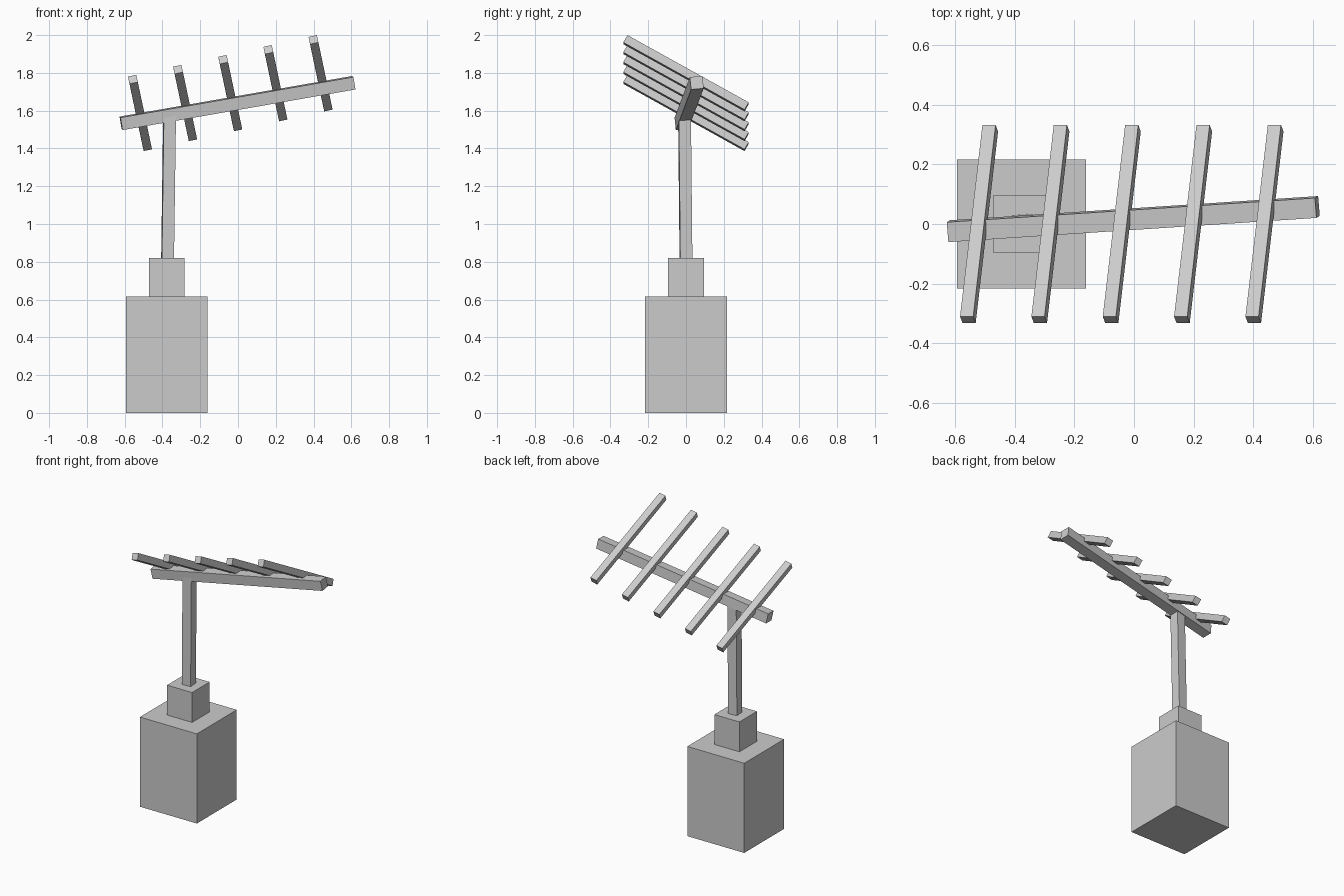
import bpy
import math
from mathutils import Vector, Matrix

if "Cube" in bpy.data.objects:
    bpy.data.objects.remove(bpy.data.objects["Cube"])


def box(name, x, y, z0, z1, size):
    bpy.ops.mesh.primitive_cube_add(size=1, location=(x, y, (z0 + z1) / 2))
    ob = bpy.context.object
    ob.name = name
    ob.scale = (size, size, z1 - z0)
    return ob


def bar(name, a, b, width, side, roll=0):
    """Square bar from a to b; side sets the direction of one pair of faces."""
    a, b = Vector(a), Vector(b)
    axis = (b - a).normalized()
    s = Vector(side)
    s = (s - axis * s.dot(axis)).normalized()
    s = Matrix.Rotation(math.radians(roll), 3, axis) @ s
    n = axis.cross(s)
    rot = Matrix((s, n, axis)).transposed().to_4x4()
    bpy.ops.mesh.primitive_cube_add(size=1)
    ob = bpy.context.object
    ob.name = name
    ob.matrix_world = (Matrix.Translation((a + b) / 2) @ rot
                       @ Matrix.Diagonal((width, width, (b - a).length, 1)))
    return ob


# Pedestal and collar
box("base_block", -0.377, 0, 0, 0.615, 0.432)
box("base_collar", -0.377, 0, 0.615, 0.82, 0.19)

# Slightly leaning post
bar("post", (-0.373, 0.0, 0.8), (-0.362, -0.008, 1.59), 0.064, (1, 0.066, 0))

# Sloping boom
bar("boom", (-0.619, -0.024, 1.533), (0.614, 0.057, 1.748), 0.067, (-0.066, 1, 0), roll=5)

# Tilted cross bars lying on the boom
half = Vector((0.0375, 0.321, -0.178))
for i in range(5):
    c = Vector((-0.041, 0, 1.693)) + (i - 2) * Vector((0.239, 0, 0.0525))
    bar(f"cross_bar_{i + 1}", c - half, c + half, 0.045, (0.239, 0, 0.0525))
